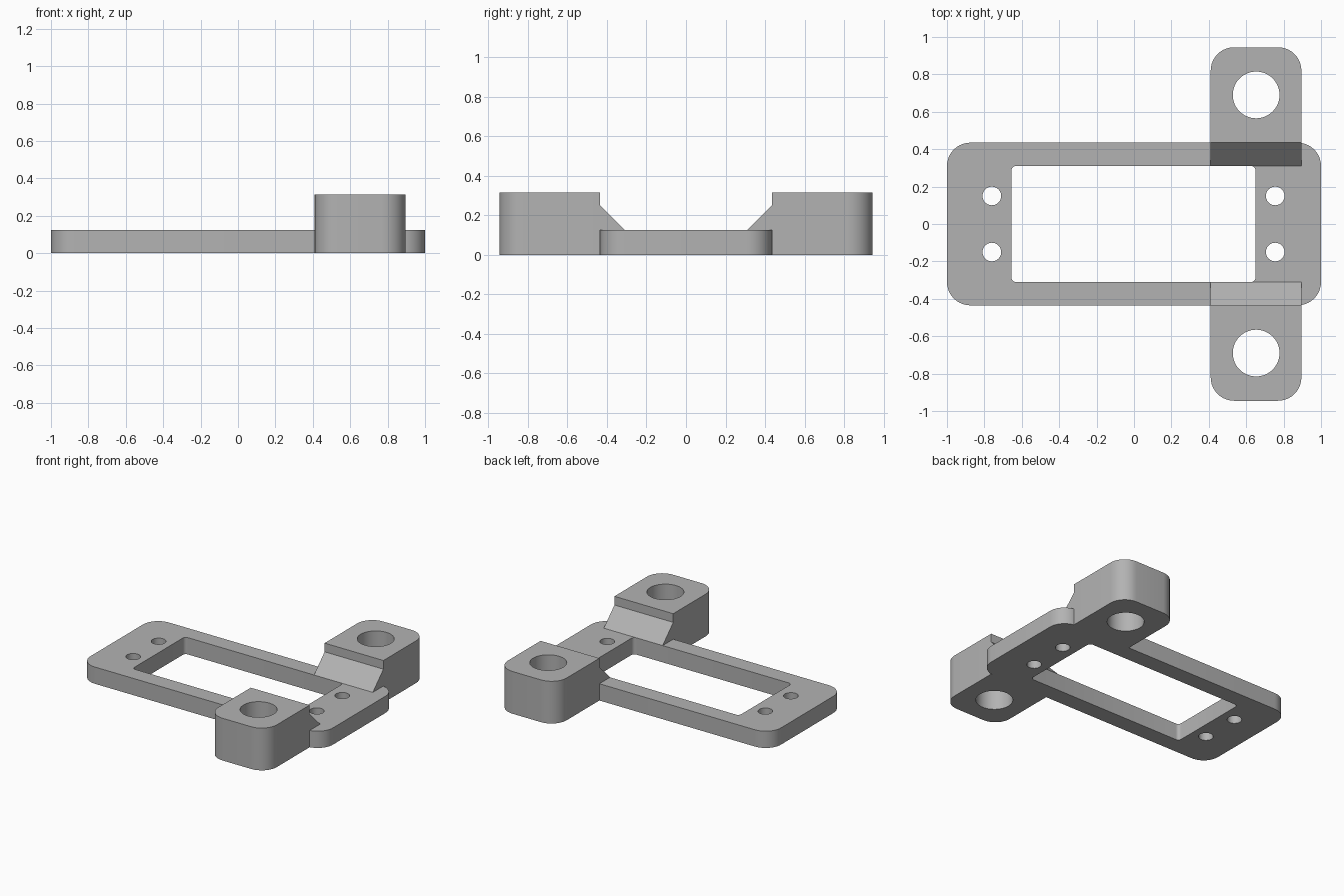
import bpy, bmesh, math
from mathutils import Matrix, Vector

if "Cube" in bpy.data.objects:
    bpy.data.objects.remove(bpy.data.objects["Cube"])

grey = bpy.data.materials.new("plain grey")
grey.use_nodes = True
colour = (0.45, 0.45, 0.45, 1)
grey.diffuse_color = colour
grey.node_tree.nodes["Principled BSDF"].inputs["Base Color"].default_value = colour

PLATE_TOP, LUG_TOP = 0.125, 0.315
HALF_DEPTH, WINDOW_DEPTH = 0.435, 0.31
LUG_LEFT, LUG_RIGHT = 0.41, 0.895


def prism(name, points, direction):
    """Extrude a closed outline along a direction."""
    bm = bmesh.new()
    face = bm.faces.new([bm.verts.new(p) for p in points])
    new = bmesh.ops.extrude_face_region(bm, geom=[face])["geom"]
    bmesh.ops.translate(bm, vec=direction,
                        verts=[v for v in new if isinstance(v, bmesh.types.BMVert)])
    bmesh.ops.recalc_face_normals(bm, faces=bm.faces)
    mesh = bpy.data.meshes.new(name)
    bm.to_mesh(mesh)
    bm.free()
    mesh.materials.append(grey)
    obj = bpy.data.objects.new(name, mesh)
    bpy.context.collection.objects.link(obj)
    return obj


def rounded_box(name, x0, x1, y0, y1, z0, z1, radii, steps=10):
    """Upright block; radii run back-left-model corner first, anticlockwise."""
    corners = [(x1, y1, -1, -1), (x0, y1, 1, -1), (x0, y0, 1, 1), (x1, y0, -1, 1)]
    points = []
    for i, ((x, y, sx, sy), r) in enumerate(zip(corners, radii)):
        for k in range(steps + 1 if r else 1):
            a = math.pi / 2 * (i + k / steps)
            points.append((x + sx * r + r * math.cos(a),
                           y + sy * r + r * math.sin(a), z0) if r else (x, y, z0))
    return prism(name, points, (0, 0, z1 - z0))


def round_cutter(x, y, r, sides):
    ring = [(x + r * math.cos(2 * math.pi * k / sides),
             y + r * math.sin(2 * math.pi * k / sides), -0.1) for k in range(sides)]
    return prism("hole_cutter", ring, (0, 0, 0.6))


def cut(obj, cutters):
    bpy.context.view_layer.objects.active = obj
    for cutter in cutters:
        cutter.hide_render = True
        mod = obj.modifiers.new("cut", 'BOOLEAN')
        mod.operation, mod.solver, mod.object = 'DIFFERENCE', 'EXACT', cutter
        bpy.ops.object.modifier_apply(modifier=mod.name)
        bpy.data.objects.remove(cutter)


# Frame plate with window and four screw holes
plate = rounded_box("frame_plate", -1, 1, -HALF_DEPTH, HALF_DEPTH, 0, PLATE_TOP, [0.125] * 4)
window = rounded_box("window_cutter", -0.655, 0.65, -WINDOW_DEPTH, WINDOW_DEPTH,
                     -0.1, 0.3, [0.025] * 4, 5)
cut(plate, [window] + [round_cutter(x, y, 0.05, 24)
                       for x in (-0.76, 0.755) for y in (-0.15, 0.15)])

# Mounting lug with a large hole
lug = rounded_box("mounting_lug", LUG_LEFT, LUG_RIGHT, HALF_DEPTH, 0.945, 0, LUG_TOP,
                  [0.125, 0.125, 0, 0])
cut(lug, [round_cutter(0.653, 0.69, 0.125, 48)])

# Sloped brace between lug and plate
brace = prism("sloped_brace", [(LUG_LEFT, HALF_DEPTH, PLATE_TOP),
                               (LUG_LEFT, WINDOW_DEPTH, PLATE_TOP),
                               (LUG_LEFT, HALF_DEPTH, 0.25)], (LUG_RIGHT - LUG_LEFT, 0, 0))

# Repeat lug and brace on the front side
for part in (lug, brace):
    mirror = part.modifiers.new("front copy", 'MIRROR')
    mirror.use_axis = (False, True, False)
    mirror.use_mirror_merge = False

# Smooth rounded walls, crisp edges
for part in (plate, lug, brace):
    bpy.ops.object.select_all(action='DESELECT')
    part.select_set(True)
    bpy.context.view_layer.objects.active = part
    bpy.ops.object.shade_smooth_by_angle(angle=math.radians(30))
